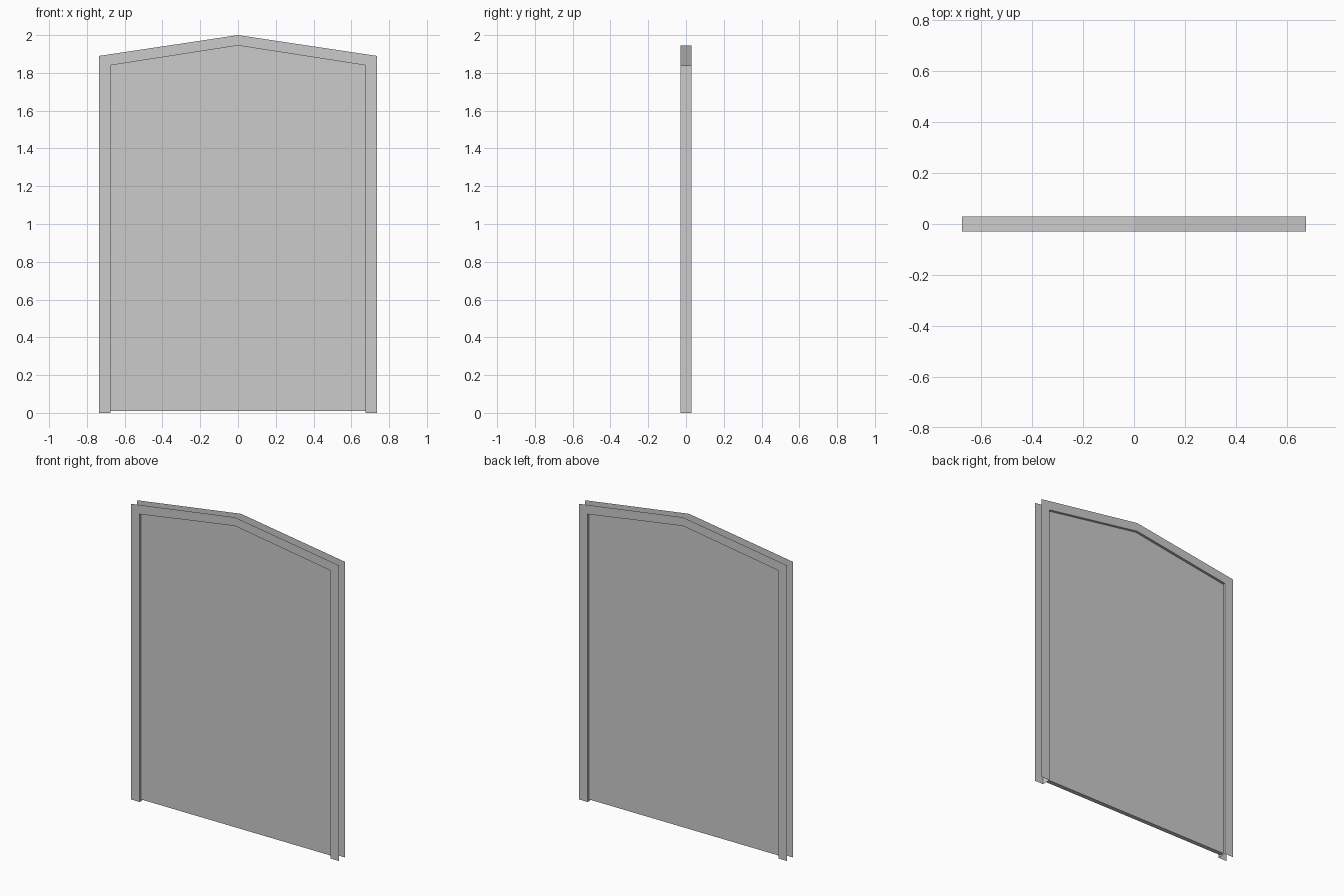
import bpy, bmesh

if "Cube" in bpy.data.objects:
    bpy.data.objects.remove(bpy.data.objects["Cube"])

Y = 0.03       # half depth of the frame
LEAF = 0.014   # half thickness of the door leaves

OUTER = [(-0.735, 0), (-0.735, 1.89), (0, 2.0), (0.735, 1.89), (0.735, 0)]
INNER = [(-0.675, 0), (-0.675, 1.84), (0, 1.945), (0.675, 1.84), (0.675, 0)]


def finish(name, bm):
    mesh = bpy.data.meshes.new(name)
    bm.to_mesh(mesh)
    bm.free()
    obj = bpy.data.objects.new(name, mesh)
    bpy.context.collection.objects.link(obj)
    return obj


def row(bm, path, y):
    return [bm.verts.new((x, y, z)) for x, z in path]


def strip(bm, a, b):
    for i in range(len(a) - 1):
        bm.faces.new((a[i], a[i + 1], b[i + 1], b[i]))


# Frame: thin trim sheet on each side, joined by the inner reveal
bm = bmesh.new()
rows = [row(bm, OUTER, -Y), row(bm, INNER, -Y), row(bm, INNER, Y), row(bm, OUTER, Y)]
for a, b in zip(rows, rows[1:]):
    strip(bm, a, b)
bmesh.ops.recalc_face_normals(bm, faces=bm.faces)
# Front trim must face forward
bm.faces.ensure_lookup_table()
bm.normal_update()
if bm.faces[0].normal.y > 0:
    bmesh.ops.reverse_faces(bm, faces=bm.faces)
finish("door_frame", bm)

# Pair of door leaves meeting under the peak
for side, name in ((-1, "left_door_leaf"), (1, "right_door_leaf")):
    profile = [(0, 0.01), (side * 0.675, 0.01), (side * 0.675, 1.84), (0, 1.945)]
    bm = bmesh.new()
    face = bm.faces.new(row(bm, profile, -LEAF))
    ext = bmesh.ops.extrude_face_region(bm, geom=[face], use_keep_orig=True)
    moved = [v for v in ext["geom"] if isinstance(v, bmesh.types.BMVert)]
    bmesh.ops.translate(bm, verts=moved, vec=(0, 2 * LEAF, 0))
    bmesh.ops.recalc_face_normals(bm, faces=bm.faces)
    finish(name, bm)
